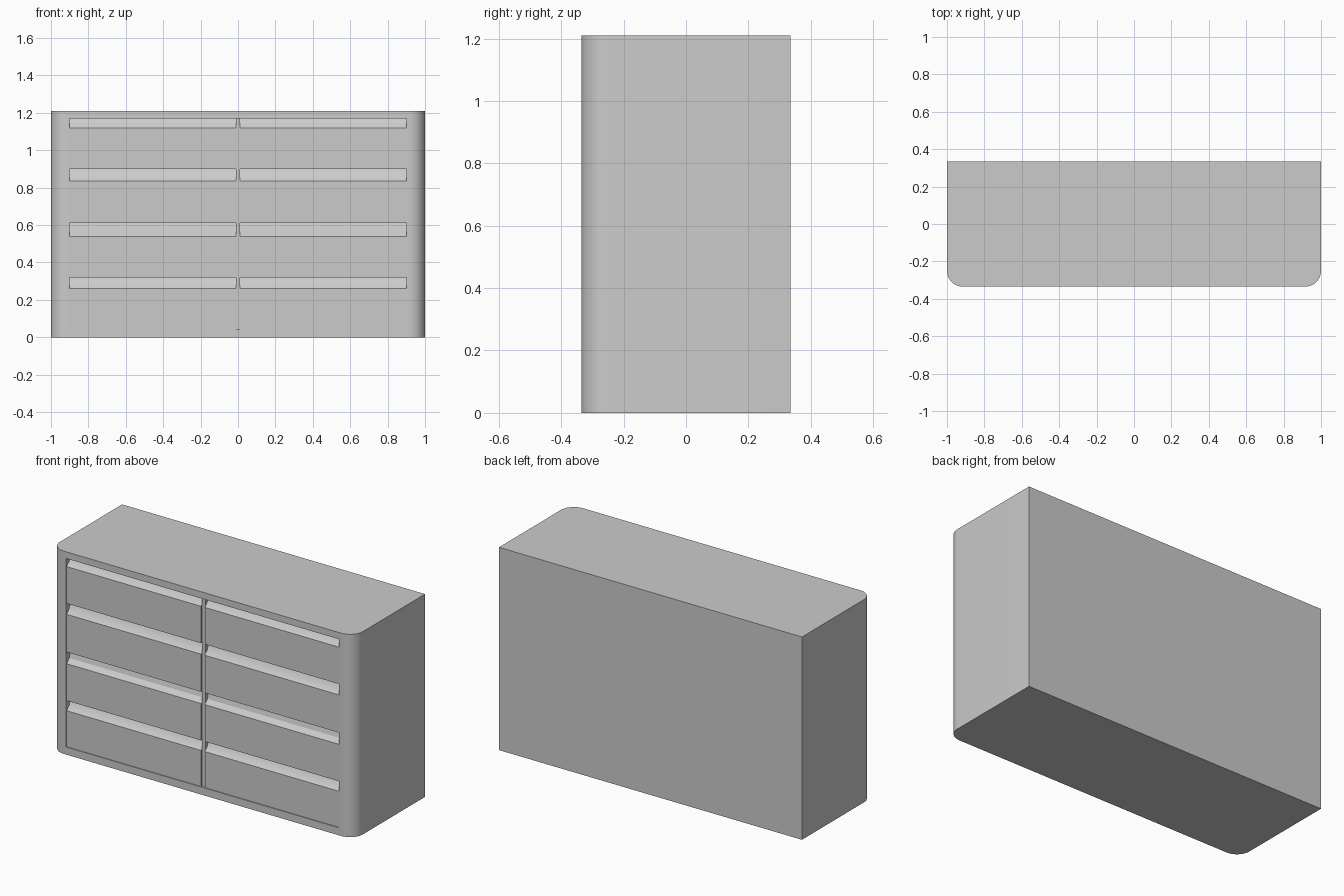
import bpy, bmesh, math

if "Cube" in bpy.data.objects:
    bpy.data.objects.remove(bpy.data.objects["Cube"])

W, D, H = 1.0, 0.335, 1.21          # half width, half depth, height
OPEN_X, OPEN_Z0, OPEN_Z1 = 0.90, 0.045, 1.17
RECESS = 0.05                       # depth of the opening behind the front


def prism(name, outline, to_3d, start, end):
    """Extrude a closed 2D outline from start to end along the third axis."""
    bm = bmesh.new()
    a = [bm.verts.new(to_3d(p, start)) for p in outline]
    b = [bm.verts.new(to_3d(p, end)) for p in outline]
    n = len(outline)
    bm.faces.new(a)
    bm.faces.new(b[::-1])
    for i in range(n):
        bm.faces.new((a[i], b[i], b[(i + 1) % n], a[(i + 1) % n]))
    bmesh.ops.recalc_face_normals(bm, faces=bm.faces)
    mesh = bpy.data.meshes.new(name)
    bm.to_mesh(mesh)
    bm.free()
    obj = bpy.data.objects.new(name, mesh)
    bpy.context.collection.objects.link(obj)
    return obj


def along_z(p, t):
    return (p[0], p[1], t)


def along_x(p, t):
    return (t, p[0], p[1])


def box(name, x0, x1, y0, y1, z0, z1):
    return prism(name, [(x0, y0), (x1, y0), (x1, y1), (x0, y1)], along_z, z0, z1)


def smooth(obj):
    bpy.ops.object.select_all(action='DESELECT')
    obj.select_set(True)
    bpy.context.view_layer.objects.active = obj
    bpy.ops.object.shade_smooth_by_angle(angle=math.radians(30))


# cabinet body: square at the back, rounded front corners
R, N = 0.085, 10
right = [(W - R + R * math.sin(a), -D + R - R * math.cos(a))
         for a in (math.pi / 2 * i / N for i in range(N + 1))]
outline = right + [(W, D), (-W, D)] + [(-x, y) for x, y in reversed(right)]
body = prism("cabinet_body", outline, along_z, 0, H)

# front opening for the drawers
cutter = box("opening_cutter", -OPEN_X, OPEN_X, -D - 0.1, -D + RECESS, OPEN_Z0, OPEN_Z1)
cutter.hide_render = True
mod = body.modifiers.new("opening", 'BOOLEAN')
mod.operation, mod.solver, mod.object = 'DIFFERENCE', 'EXACT', cutter
bpy.context.view_layer.objects.active = body
bpy.ops.object.modifier_apply(modifier=mod.name)
bpy.data.objects.remove(cutter)
smooth(body)

# drawer fronts: flat face, then a finger groove sloping back to the drawer above
rows = [(0.045, 0.26, 0.32), (0.32, 0.54, 0.61), (0.61, 0.835, 0.90), (0.90, 1.12, 1.17)]
FRONT, BACK = -D + 0.005, -D + RECESS
for side, sx in (("left", -1), ("right", 1)):
    for i, (z0, z1, z2) in enumerate(rows):
        profile = [(FRONT, z0), (FRONT, z1), (FRONT + 0.025, z1 + 0.025),
                   (FRONT + 0.037, z2), (BACK, z2), (BACK, z0)]
        smooth(prism(f"drawer_{side}_{i + 1}", profile, along_x, sx * 0.012, sx * OPEN_X))

# centre divider between the two drawer columns
box("centre_divider", -0.012, 0.012, -D + 0.012, BACK, OPEN_Z0, OPEN_Z1)
